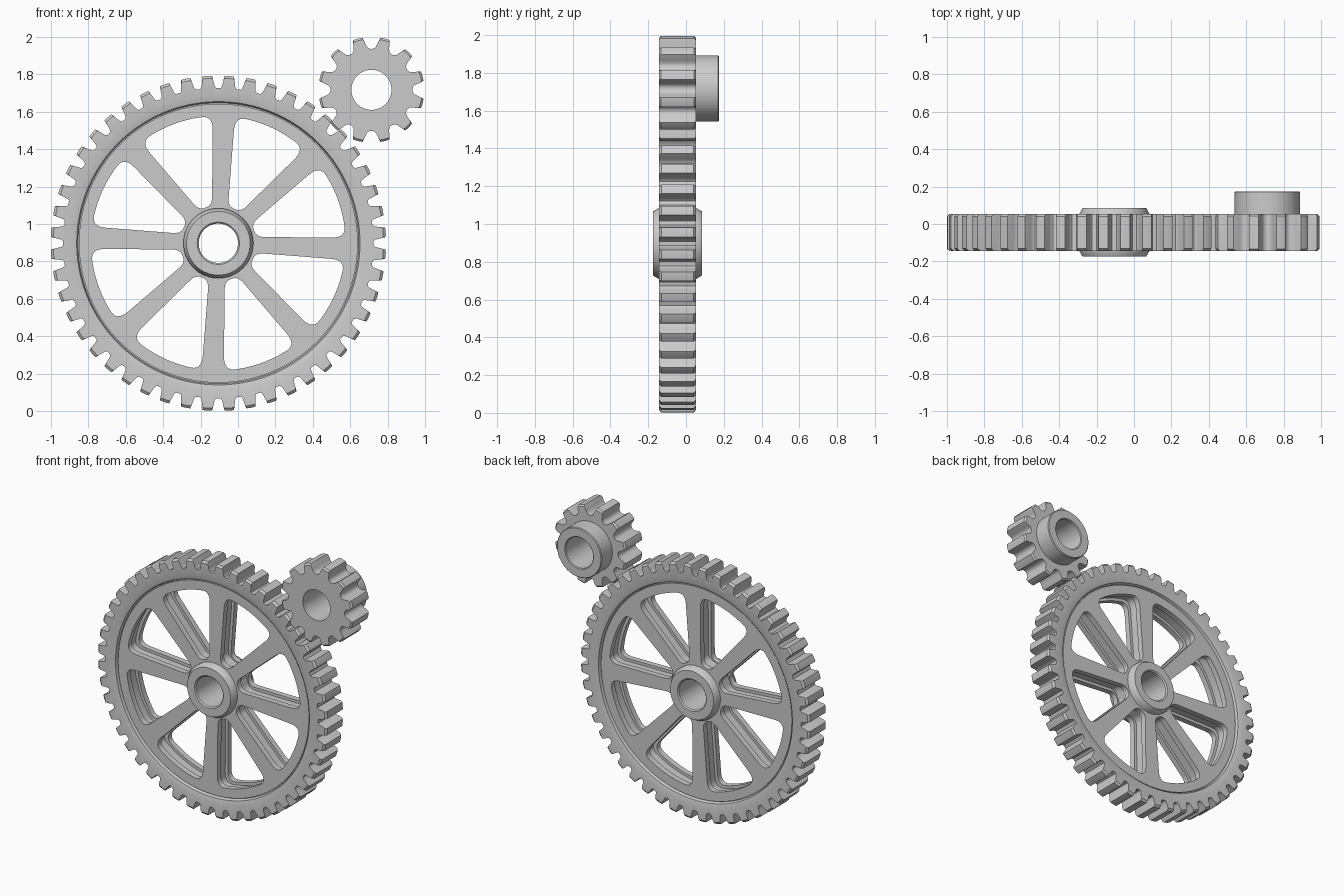
import bpy, bmesh
from math import sin, cos, asin, radians, pi

if "Cube" in bpy.data.objects:
    bpy.data.objects.remove(bpy.data.objects["Cube"])

YF, YB = -0.143, 0.053          # front and back face of the toothed rims
WHEEL = (-0.105, 0.897)         # wheel axle (x, z)
PINION = (0.713, 1.717)         # pinion axle (x, z)


def smooth(ob):
    bpy.ops.object.select_all(action='DESELECT')
    ob.select_set(True)
    bpy.context.view_layer.objects.active = ob
    bpy.ops.object.shade_smooth_by_angle(angle=radians(30))


def toothed_outline(count, phase, half_tooth):
    """Polar outline from half a tooth (degrees off centre, radius), tip first."""
    pts = []
    tooth = [(-a, r) for a, r in reversed(half_tooth)] + list(half_tooth)
    for i in range(count):
        for a, r in tooth:
            pts.append((radians(phase + i * 360 / count + a), r))
    return pts


def sweep(name, centre, outline, profile):
    """Closed ring: each profile entry (radius cap, y) limits the outline."""
    bm = bmesh.new()
    loops = []
    for cap, y in profile:
        loops.append([bm.verts.new((min(r, cap) * cos(a), y, min(r, cap) * sin(a)))
                      for a, r in outline])
    n = len(outline)
    for k, a in enumerate(loops):
        b = loops[(k + 1) % len(loops)]
        for i in range(n):
            j = (i + 1) % n
            bm.faces.new((a[i], a[j], b[j], b[i]))
    bmesh.ops.recalc_face_normals(bm, faces=bm.faces)
    me = bpy.data.meshes.new(name)
    bm.to_mesh(me)
    bm.free()
    ob = bpy.data.objects.new(name, me)
    ob.location = (centre[0], 0, centre[1])
    bpy.context.collection.objects.link(ob)
    smooth(ob)
    return ob


def bezier(p, c, q, n=7):
    return [tuple((1 - t) ** 2 * p[k] + 2 * t * (1 - t) * c[k] + t * t * q[k] for k in (0, 1))
            for t in [i / n for i in range(n + 1)]]


def window(mid, grow):
    """Rounded opening between two spokes, enlarged by grow."""
    r_in, r_out = 0.203 - grow * 0.3, 0.68 + grow

    def edge(r):
        h = 0.043 + 0.015 * (r - 0.21) / 0.44 - grow
        a = radians(22.5) - asin(h / r)
        return (r * cos(a), r * sin(a))

    a_out = radians(22.5) - asin((0.058 - grow) / r_out)
    a_arc = a_out - 0.085
    half = [(r_out * cos(a_arc * i / 8), r_out * sin(a_arc * i / 8)) for i in range(8)]
    half += bezier((r_out * cos(a_arc), r_out * sin(a_arc)), edge(r_out), edge(r_out - 0.075))
    half += bezier(edge(r_in + 0.045), edge(r_in), (r_in, 0))
    pts = half + [(x, -y) for x, y in reversed(half[1:-1])]
    return [(x * cos(mid) - y * sin(mid), x * sin(mid) + y * cos(mid)) for x, y in pts]


def circle(r, n=96):
    return [(r * cos(2 * pi * i / n), r * sin(2 * pi * i / n)) for i in range(n)]


def spoke_plate(name, y0, y1, grow):
    cu = bpy.data.curves.new(name, 'CURVE')
    cu.dimensions = '2D'
    cu.fill_mode = 'BOTH'
    cu.extrude = (y1 - y0) / 2
    rings = [circle(0.745), circle(0.14, 48)]
    rings += [window(radians(-2.5 + 22.5 + 45 * i), grow) for i in range(8)]
    for pts in rings:
        sp = cu.splines.new('POLY')
        sp.points.add(len(pts) - 1)
        for p, (x, y) in zip(sp.points, pts):
            p.co = (x, y, 0, 1)
        sp.use_cyclic_u = True
    ob = bpy.data.objects.new(name, cu)
    ob.location = (WHEEL[0], (y0 + y1) / 2, WHEEL[1])
    ob.rotation_euler = (pi / 2, 0, 0)
    bpy.context.collection.objects.link(ob)
    bpy.ops.object.select_all(action='DESELECT')
    ob.select_set(True)
    bpy.context.view_layer.objects.active = ob
    bpy.ops.object.convert(target='MESH')
    smooth(bpy.context.view_layer.objects.active)


# Large toothed rim with chamfered tooth ends and stepped inner edge
wheel_teeth = toothed_outline(48, 3.75, [(0.6, 0.896), (1.6, 0.895), (1.9, 0.875),
                                         (2.2, 0.853), (2.45, 0.838), (2.95, 0.829)])
c = 0.012
sweep("wheel_rim", WHEEL, wheel_teeth, [
    (0.787, YF), (0.882, YF), (1, YF + c), (1, YB - c), (0.882, YB), (0.787, YB),
    (0.757, YB - 0.008), (0.75, YB - 0.03), (0.725, YB - 0.03),
    (0.725, YF + 0.03), (0.75, YF + 0.03), (0.757, YF + 0.008)])

# Spokes with an I-shaped section: two flanges and a narrower web
spoke_plate("spoke_front_flange", YF + 0.02, YF + 0.06, 0)
spoke_plate("spoke_web", YF + 0.06, YB - 0.06, 0.02)
spoke_plate("spoke_back_flange", YB - 0.06, YB - 0.02, 0)

# Wheel hub with chamfered collar and bore
plain = [(2 * pi * i / 64, 1) for i in range(64)]
sweep("wheel_hub", WHEEL, plain, [
    (0.113, -0.175), (0.17, -0.175), (0.187, -0.145), (0.187, 0.055), (0.17, 0.085),
    (0.113, 0.085), (0.105, 0.077), (0.105, -0.167)])

# Small pinion with rear collar and bore
pinion_teeth = toothed_outline(12, 15, [(1.8, 0.283), (5.2, 0.282), (6.5, 0.265), (7.6, 0.248),
                                        (9, 0.232), (11, 0.223), (13.6, 0.219)])
sweep("pinion", PINION, pinion_teeth, [
    (0.107, YF), (0.272, YF), (1, YF + 0.01), (1, YB - 0.01), (0.272, YB), (0.175, YB),
    (0.175, 0.17), (0.17, 0.175), (0.112, 0.175), (0.107, 0.17)])
